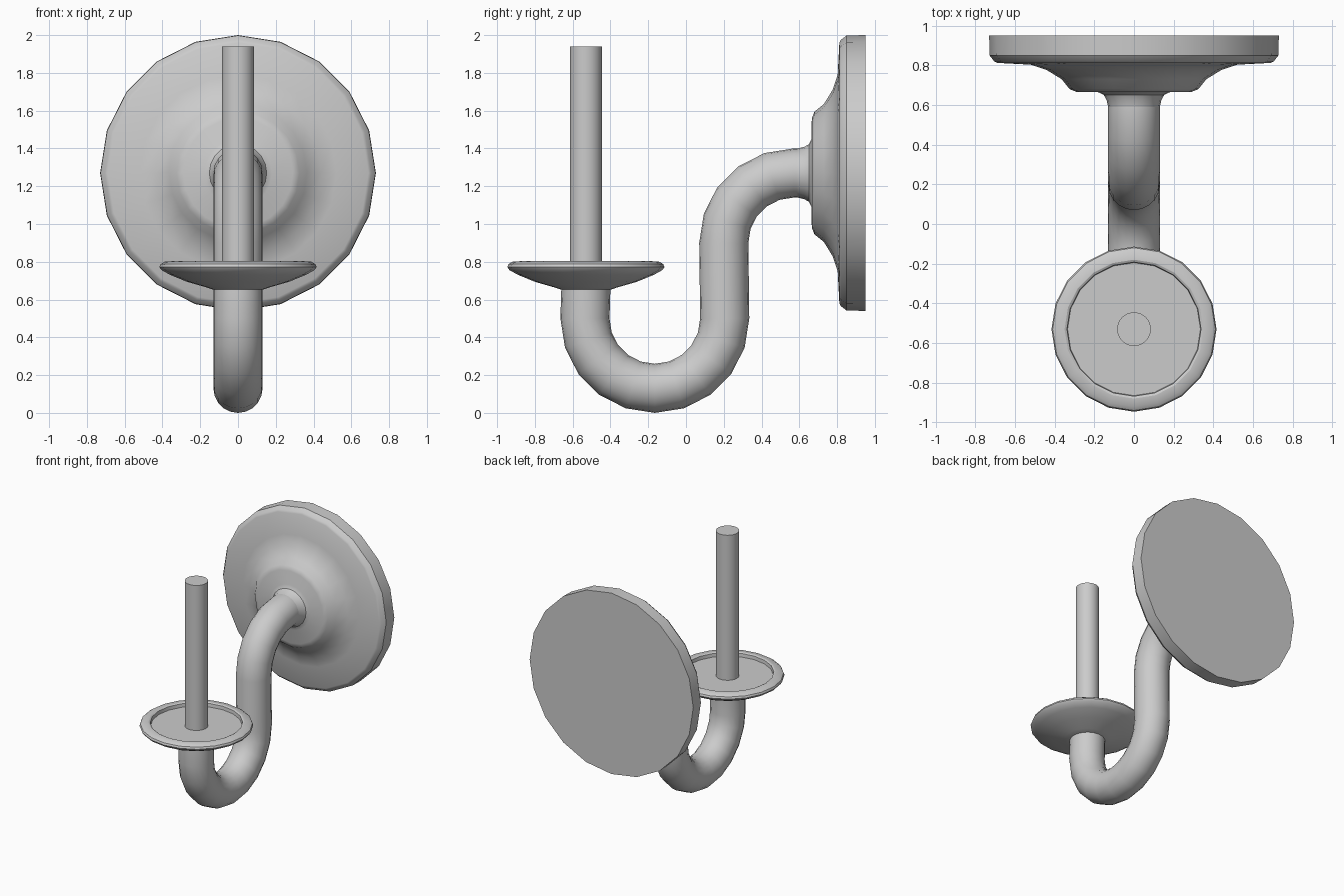
import bpy, bmesh
from math import sin, cos, pi, radians

if "Cube" in bpy.data.objects:
    bpy.data.objects.remove(bpy.data.objects["Cube"])


def sweep(name, stations, sides=20, cap_start=False, cap_end=False):
    """Skin circular rings; each station is (y, z, heading in the yz plane, radius)."""
    bm = bmesh.new()
    rings = []
    for y, z, a, r in stations:
        ring = []
        for i in range(sides):
            t = 2 * pi * i / sides
            ring.append(bm.verts.new((r * cos(t), y - sin(a) * r * sin(t), z + cos(a) * r * sin(t))))
        rings.append(ring)
    for p, q in zip(rings, rings[1:]):
        for i in range(sides):
            j = (i + 1) % sides
            bm.faces.new((p[i], p[j], q[j], q[i]))
    if cap_start:
        bm.faces.new(rings[0][::-1])
    if cap_end:
        bm.faces.new(rings[-1])
    bmesh.ops.recalc_face_normals(bm, faces=bm.faces)
    mesh = bpy.data.meshes.new(name)
    bm.to_mesh(mesh)
    bm.free()
    ob = bpy.data.objects.new(name, mesh)
    bpy.context.collection.objects.link(ob)
    bpy.ops.object.select_all(action='DESELECT')
    ob.select_set(True)
    bpy.context.view_layer.objects.active = ob
    bpy.ops.object.shade_smooth_by_angle(angle=radians(30))
    return ob


PLATE_Z, CUP_Y, TUBE_R, BEND_R = 1.27, -0.53, 0.13, 0.37

# round wall plate with stepped dome and flared neck: (radius, y)
plate = [(0.13, 0.59), (0.138, 0.625), (0.152, 0.65), (0.18, 0.664), (0.29, 0.666),
         (0.325, 0.68), (0.365, 0.73), (0.44, 0.776), (0.52, 0.803), (0.69, 0.812),
         (0.705, 0.82), (0.728, 0.85), (0.73, 0.95)]
sweep("wall_plate", [(y, PLATE_Z, 0, r) for r, y in plate], cap_start=True, cap_end=True)

# swan-neck arm: short stub, quarter bend, straight drop, half-circle bend
arm = [(0.60, PLATE_Z, pi, TUBE_R)]
for k in range(6):
    t = pi / 2 + k * pi / 10
    arm.append((0.57 + BEND_R * cos(t), 0.90 + BEND_R * sin(t), t + pi / 2, TUBE_R))
for k in range(11):
    t = -k * pi / 10
    arm.append((-0.165 + BEND_R * cos(t), 0.50 + BEND_R * sin(t), t - pi / 2, TUBE_R))
arm.append((CUP_Y, 0.66, -3 * pi / 2, TUBE_R))
sweep("arm", arm, cap_start=True, cap_end=True)

# drip dish with rolled rim and shallow recess: (radius, z)
dish = [(0.13, 0.652), (0.165, 0.664), (0.27, 0.694), (0.36, 0.731), (0.405, 0.756),
        (0.416, 0.772), (0.41, 0.787), (0.39, 0.80), (0.35, 0.803), (0.338, 0.797),
        (0.335, 0.77)]
sweep("drip_dish", [(CUP_Y, z, pi / 2, r) for r, z in dish], cap_start=True, cap_end=True)

# candle rod
sweep("candle", [(CUP_Y, z, pi / 2, 0.085) for z in (0.77, 1.94)], sides=32,
      cap_start=True, cap_end=True)
